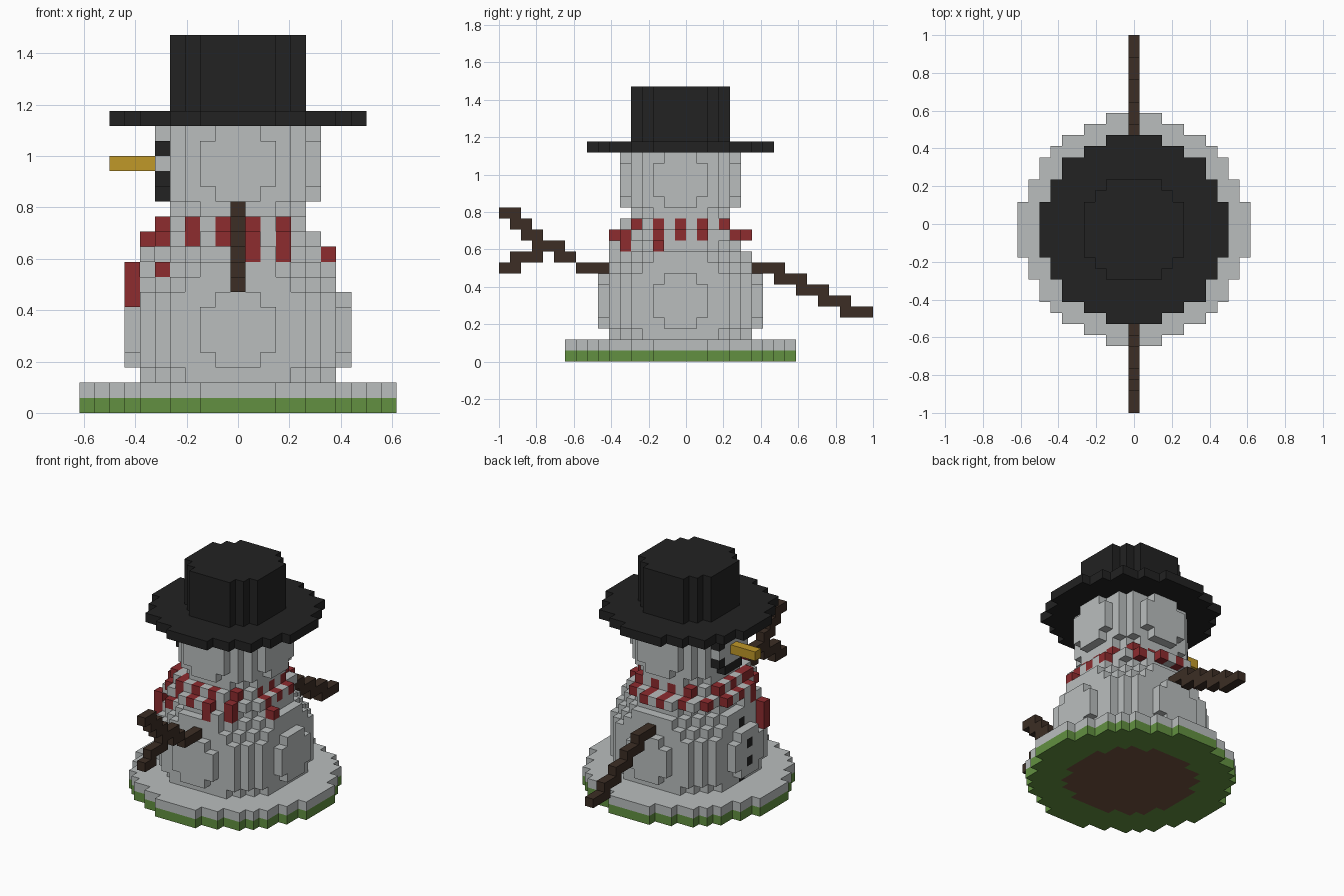
import bpy
import bmesh
from mathutils import Vector

if "Cube" in bpy.data.objects:
    bpy.data.objects.remove(bpy.data.objects["Cube"], do_unlink=True)

U = 2 / 34  # edge of one block


def material(name, color):
    mat = bpy.data.materials.new(name)
    mat.use_nodes = True
    rgba = (*color, 1)
    mat.diffuse_color = rgba
    bsdf = next(n for n in mat.node_tree.nodes if n.type == "BSDF_PRINCIPLED")
    bsdf.inputs["Base Color"].default_value = rgba
    bsdf.inputs["Roughness"].default_value = 0.9
    return mat


MATS = {
    "snow": material("snow", (0.49, 0.515, 0.515)),
    "black": material("black", (0.016, 0.016, 0.016)),
    "red": material("red", (0.27, 0.025, 0.028)),
    "green": material("grass_green", (0.122, 0.28, 0.052)),
    "gold": material("gold", (0.53, 0.315, 0.022)),
    "bark": material("bark_brown", (0.045, 0.027, 0.018)),
    "earth": material("earth_brown", (0.17, 0.087, 0.05)),
}

# Block grid: cell -> (part, colour); later parts overwrite earlier ones
grid = {}


def put(part, color, *cells):
    for cell in cells:
        grid[cell] = (part, color)


def disc(part, color, z, r2, cx=0, cy=0):
    for x in range(-11, 12):
        for y in range(-11, 12):
            if (x - cx) ** 2 + (y - cy) ** 2 < r2:
                put(part, color(x, y) if callable(color) else color, (x, y, z))


def ball(part, color, cz, r):
    for z in range(max(0, cz - int(r)), cz + int(r) + 1):
        disc(part, color, z, r * r - (z - cz) ** 2)


def stripe(x, y):
    """Scarf stripes run outward from the neck and alternate block by block."""
    if abs(x) == abs(y):
        return "snow"
    is_red = x % 2 == 1 if abs(y) > abs(x) else y % 2 == 0
    return "red" if is_red else "snow"


# Body and head
ball("body", "snow", 5, 7.5)
ball("head", "snow", 16, 5.5)

# Round ground plate: earth core, grass rim, snow cover
disc("ground", "green", 0, 105)
disc("ground", "earth", 0, 42)
disc("snow_cover", "snow", 1, 105)

# Coat buttons
put("buttons", "black", (-6, 0, 8), (-7, 0, 6), (-7, 0, 4), (-6, 0, 2))

# Scarf: two sloping rings, a fringe and a hanging end
disc("scarf", stripe, 12, 26.6, -0.5, -0.5)
disc("scarf", stripe, 11, 39, -0.5, 0)
put("scarf", "red", (3, 4, 12), (-5, -3, 12))
put("scarf", "snow", (5, -3, 11), (2, -6, 10), (-6, -1, 10), (-6, -3, 10))
put("scarf", "red", (1, -6, 10), (3, -5, 10), (6, -2, 10), (-6, -2, 10))
put("scarf", "red", (-5, -4, 9), *[(-7, -3, z) for z in range(7, 10)])

# Face: eyes, smile and pointed nose
for side in (-1, 1):
    put("eyes", "black", (-5, 2 * side, 17))
    put("mouth", "black", (-5, 2 * side, 15))
    put("mouth", "black", (-5, side, 14))
put("mouth", "black", (-5, 0, 14))
put("nose", "gold", *[(x, 0, 16) for x in range(-8, -5)])

# Top hat
disc("hat_brim", "black", 19, 72.25)
for z in range(20, 25):
    disc("hat_crown", "black", z, 20.25)


# Stick arms: runs of blocks given as (height, first, last)
def arm(part, runs):
    for z, first, last in runs:
        put(part, "bark", *[(0, y + 1, z) for y in range(first, last + 1)])


arm("forked_arm", [(13, -17, -16), (12, -16, -15), (11, -15, -14), (10, -14, -12),
                   (9, -12, -11), (8, -10, -8), (9, -16, -14), (8, -17, -16)])
arm("plain_arm", [(8, 6, 8), (7, 8, 10), (6, 10, 12), (5, 12, 14), (4, 14, 16)])


# Turn each part into a mesh of its exposed block faces
def build(part):
    cells = {c: v[1] for c, v in grid.items() if v[0] == part}
    colors = sorted(set(cells.values()))
    bm = bmesh.new()
    for cell, color in cells.items():
        center = Vector(cell) + Vector((0, -0.5, 0.5))
        for axis in range(3):
            for sign in (-1, 1):
                n = Vector((0, 0, 0))
                n[axis] = sign
                if tuple(c + int(d) for c, d in zip(cell, n)) in grid:
                    continue
                a = Vector((0, 0, 0))
                a[(axis + 1) % 3] = 1
                b = n.cross(a)
                corners = [center + (n + s * a + t * b) / 2
                           for s, t in ((-1, -1), (1, -1), (1, 1), (-1, 1))]
                face = bm.faces.new([bm.verts.new(p * U) for p in corners])
                face.material_index = colors.index(color)
    bmesh.ops.remove_doubles(bm, verts=bm.verts, dist=U / 100)
    mesh = bpy.data.meshes.new(part)
    bm.to_mesh(mesh)
    bm.free()
    for color in colors:
        mesh.materials.append(MATS[color])
    bpy.context.collection.objects.link(bpy.data.objects.new(part, mesh))


for part in dict.fromkeys(v[0] for v in grid.values()):
    build(part)
